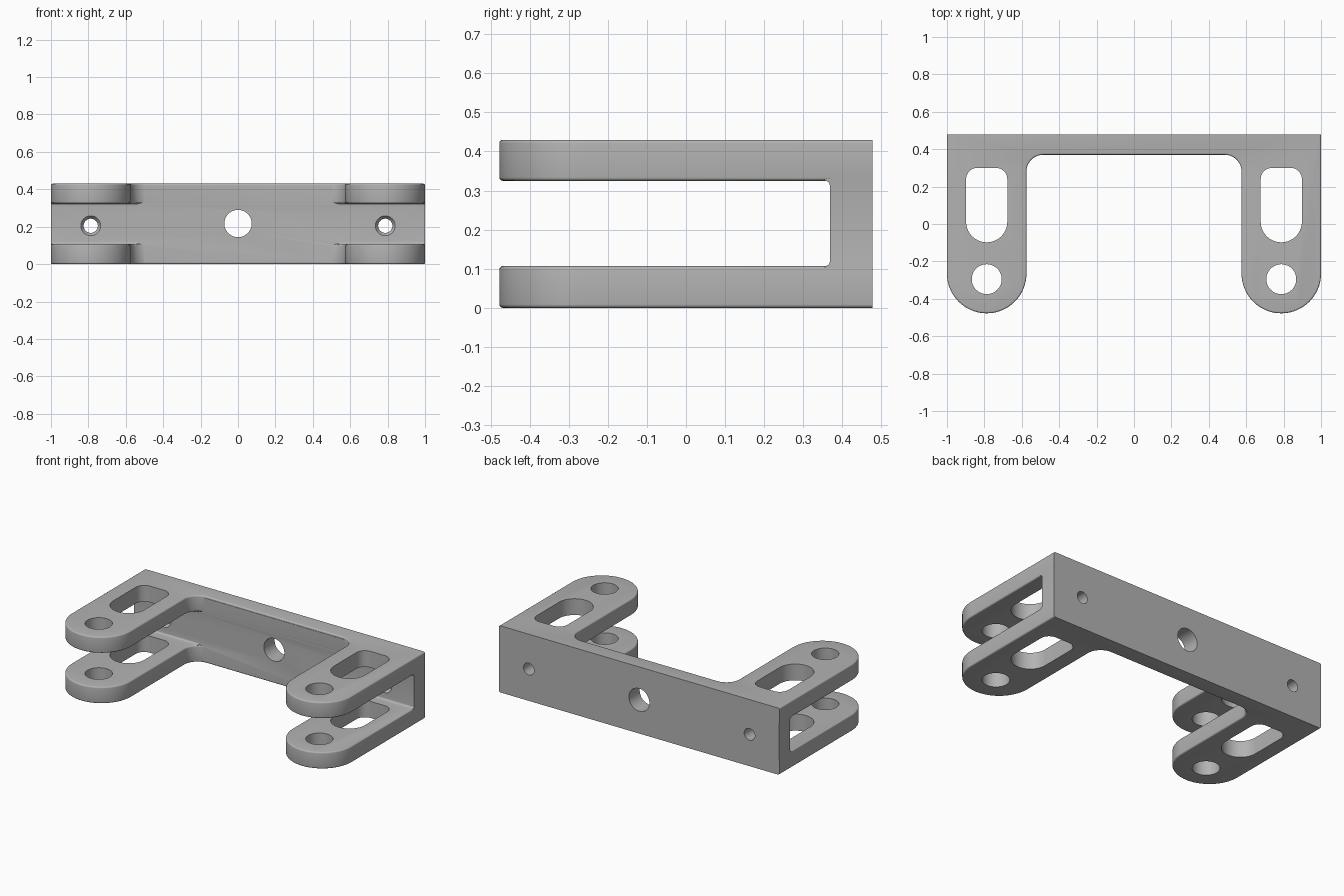
import bpy
import bmesh
from math import sin, cos, pi

HEIGHT, BACK, OVER = 0.43, 0.4775, 0.6
ARM_X, ARM_R, TIP_Y = 0.7875, 0.2125, -0.265
BAR_FRONT, FILLET, EDGE = 0.37, 0.09, 0.009
PLATES = ((0.0, 0.107), (0.325, HEIGHT))

if "Cube" in bpy.data.objects:
    bpy.data.objects.remove(bpy.data.objects["Cube"])

metal = bpy.data.materials.new("plain grey")
metal.use_nodes = True
grey = (0.45, 0.45, 0.45, 1)
metal.diffuse_color = grey
metal.node_tree.nodes["Principled BSDF"].inputs["Base Color"].default_value = grey


def arc(cx, cy, r, start, end, steps):
    angles = [start + (end - start) * i / steps for i in range(steps + 1)]
    return [(cx + r * cos(a), cy + r * sin(a)) for a in angles]


def loft(name, rings):
    """Skin matching rings of 3D points and cap both ends."""
    bm = bmesh.new()
    loops = [[bm.verts.new(p) for p in ring] for ring in rings]
    for a, b in zip(loops, loops[1:]):
        for i in range(len(a)):
            j = (i + 1) % len(a)
            bm.faces.new((a[i], a[j], b[j], b[i]))
    bm.faces.new(loops[0])
    bm.faces.new(loops[-1])
    bmesh.ops.recalc_face_normals(bm, faces=bm.faces)
    mesh = bpy.data.meshes.new(name)
    bm.to_mesh(mesh)
    bm.free()
    mesh.materials.append(metal)
    obj = bpy.data.objects.new(name, mesh)
    bpy.context.collection.objects.link(obj)
    return obj


def along_x(name, profile, x0, x1):
    return loft(name, [[(x, y, z) for y, z in profile] for x in (x0, x1)])


def along_y(name, x, z, stations):
    """Round cutter from (y, radius) stations."""
    return loft(name, [[(px, y, pz) for px, pz in arc(x, z, r, 0, 2 * pi, 48)[:-1]]
                       for y, r in stations])


def along_z(name, profile):
    return loft(name, [[(x, y, z) for x, y in profile] for z in (-0.1, HEIGHT + 0.1)])


def outline(d):
    """U-shaped plate outline, inset by d."""
    half = arc(-ARM_X, TIP_Y, ARM_R - d, pi, 2 * pi, 40)
    half += arc(-ARM_X + ARM_R + FILLET, BAR_FRONT - FILLET, FILLET + d, pi, pi / 2, 14)
    half = [(-1 + d, OVER)] + half
    return half + [(-x, y) for x, y in reversed(half)]


def combine(target, others, operation):
    """Apply booleans one after another and remove the helpers."""
    bpy.context.view_layer.objects.active = target
    for other in others:
        mod = target.modifiers.new("combine", "BOOLEAN")
        mod.operation, mod.solver, mod.object = operation, "EXACT", other
        other.hide_render = True
        bpy.ops.object.modifier_apply(modifier=mod.name)
        bpy.data.objects.remove(other)


# Two fork plates with rounded rims
plates = []
for low, high in PLATES:
    steps = [i * pi / 8 for i in range(5)]
    levels = [(low + EDGE * (1 - sin(a)), EDGE * (1 - cos(a))) for a in reversed(steps)]
    levels += [(high - EDGE * (1 - sin(a)), EDGE * (1 - cos(a))) for a in steps]
    plates.append(loft("fork_plate", [[(x, y, z) for x, y in outline(d)] for z, d in levels]))

# Back wall joining the plates
front = BAR_FRONT - 0.002
wall = along_x("bracket", [(front, 0.012), (OVER - 0.01, 0.012),
                           (OVER - 0.01, HEIGHT - 0.012), (front, HEIGHT - 0.012)],
               -0.9995, 0.9995)
wall.name = "bracket"

# Small fillets where each arm meets the wall
fillets = []
r = 0.012
for z, up in ((PLATES[0][1], 1), (PLATES[1][0], -1)):
    curve = [(front - r + r * sin(a), z + up * r * (1 - cos(a)))
             for a in [i * pi / 10 for i in range(6)]]
    profile = curve + [(front + 0.02, z + up * r), (front + 0.02, z - up * 0.02),
                       (front - r, z - up * 0.02)]
    for side in (-1, 1):
        fillets.append(along_x("corner_fillet", profile, side * 0.535, side * 0.999))
combine(wall, plates + fillets, "UNION")

# Flat back, long slots, pin holes and wall holes
cutters = [along_x("back_trim", [(BACK, -1), (1, -1), (1, 1), (BACK, 1)], -2, 2),
           along_y("centre_hole", 0, 0.217, [(0.2, 0.073), (0.7, 0.073)])]
for side in (-1, 1):
    x = side * ARM_X
    slot = arc(x, 0.012, 0.11, pi, 2 * pi, 28)
    slot += arc(x + 0.05, 0.24, 0.06, 0, pi / 2, 10)
    slot += arc(x - 0.05, 0.24, 0.06, pi / 2, pi, 10)
    cutters += [along_z("arm_slot", slot),
                along_z("pin_hole", arc(x, -0.295, 0.08, 0, 2 * pi, 48)[:-1]),
                along_y("screw_hole", x, 0.205,
                        [(0.34, 0.053), (front, 0.053), (front + 0.02, 0.038), (0.7, 0.038)])]
combine(wall, cutters, "DIFFERENCE")

bpy.ops.object.select_all(action="DESELECT")
wall.select_set(True)
bpy.context.view_layer.objects.active = wall
bpy.ops.object.shade_smooth_by_angle(angle=pi / 6)
